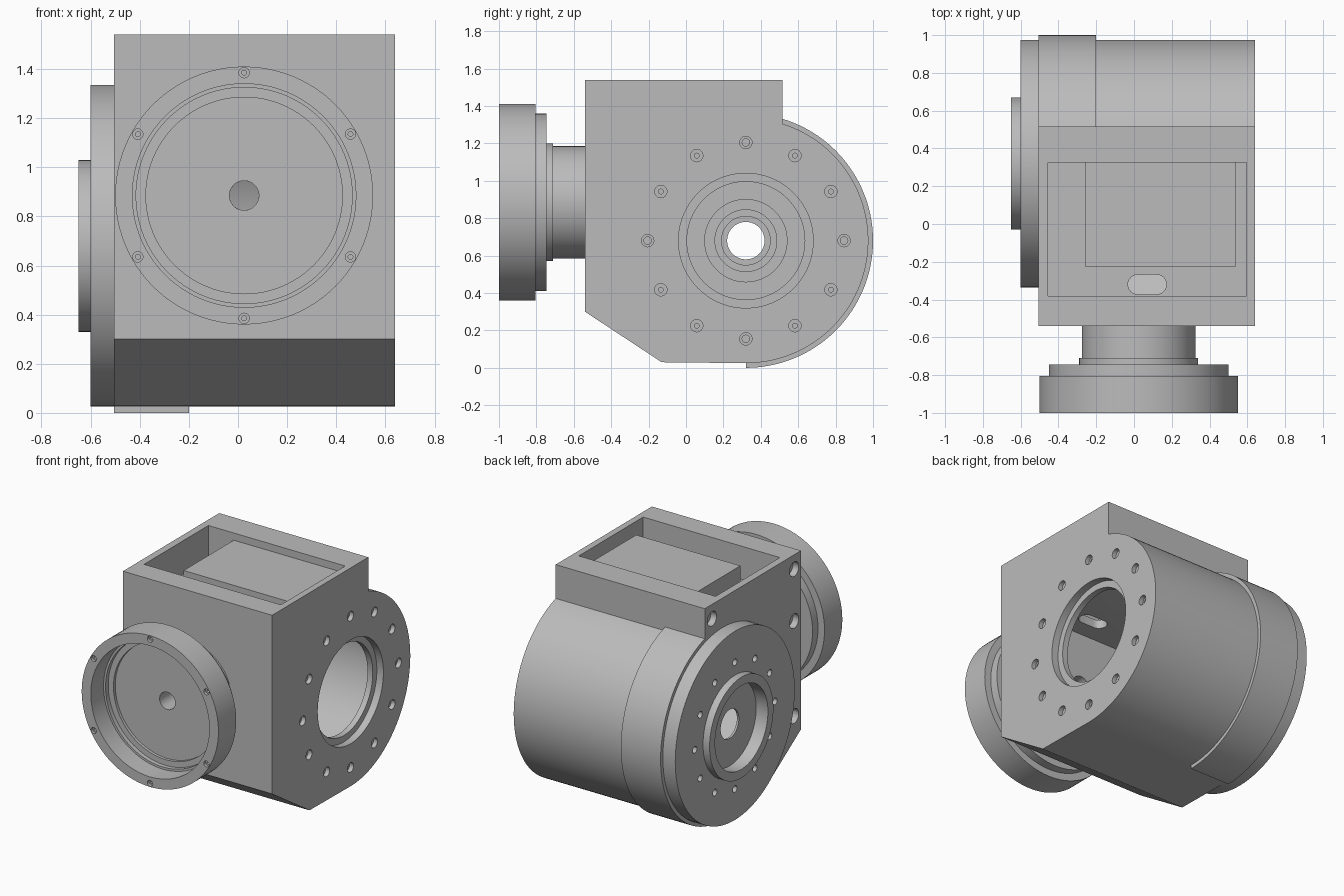
import bpy, bmesh, math
from math import cos, sin, pi, radians

cube = bpy.data.objects.get("Cube")
if cube:
    bpy.data.objects.remove(cube, do_unlink=True)

grey = bpy.data.materials.new("machined grey")
grey.use_nodes = True
COLOUR = (0.5, 0.5, 0.5, 1)
grey.diffuse_color = COLOUR
grey.node_tree.nodes["Principled BSDF"].inputs["Base Color"].default_value = COLOUR

MAIN = (0.32, 0.68)      # main bore centre in y, z
NECK = (0.025, 0.885)    # front neck centre in x, z


def finish(name, bm):
    bmesh.ops.remove_doubles(bm, verts=bm.verts, dist=1e-5)
    bmesh.ops.recalc_face_normals(bm, faces=bm.faces)
    mesh = bpy.data.meshes.new(name)
    bm.to_mesh(mesh)
    bm.free()
    mesh.materials.append(grey)
    obj = bpy.data.objects.new(name, mesh)
    bpy.context.collection.objects.link(obj)
    return obj


def place(axis, u, v, t):
    return {"x": (t, u, v), "y": (u, t, v), "z": (u, v, t)}[axis]


def arc(centre, r, start, end, n):
    angles = [radians(start + (end - start) * i / n) for i in range(n + 1)]
    return [(centre[0] + r * cos(a), centre[1] + r * sin(a)) for a in angles]


def prism(name, points, axis, a, b):
    """Extrude a flat outline along an axis."""
    bm = bmesh.new()
    ends = [[bm.verts.new(place(axis, u, v, t)) for u, v in points] for t in (a, b)]
    n = len(points)
    for ring in ends:
        bm.faces.new(ring)
    for i in range(n):
        j = (i + 1) % n
        bm.faces.new((ends[0][i], ends[0][j], ends[1][j], ends[1][i]))
    return finish(name, bm)


def box(name, x, y, z):
    outline = [(x[0], y[0]), (x[1], y[0]), (x[1], y[1]), (x[0], y[1])]
    return prism(name, outline, "z", *z)


def lathe(name, profile, axis, centre, n=96):
    """Revolve a closed (radius, position) profile about an axis."""
    bm = bmesh.new()
    rings = []
    for i in range(n):
        a = 2 * pi * i / n
        rings.append([bm.verts.new(place(axis, centre[0] + r * cos(a),
                                         centre[1] + r * sin(a), t))
                      for r, t in profile])
    m = len(profile)
    for i in range(n):
        p, q = rings[i], rings[(i + 1) % n]
        for k in range(m):
            l = (k + 1) % m
            if profile[k][0] or profile[l][0]:
                bm.faces.new((p[k], p[l], q[l], q[k]))
    bmesh.ops.dissolve_degenerate(bm, dist=1e-6, edges=bm.edges)
    return finish(name, bm)


def rod(r, axis, centre, a, b, n=32):
    return prism("cutter", arc(centre, r, 0, 360 * (n - 1) / n, n - 1), axis, a, b)


def cut(target, cutter):
    mod = target.modifiers.new("cut", "BOOLEAN")
    mod.operation = "DIFFERENCE"
    mod.solver = "EXACT"
    mod.object = cutter
    bpy.ops.object.select_all(action="DESELECT")
    bpy.context.view_layer.objects.active = target
    target.select_set(True)
    bpy.ops.object.modifier_apply(modifier=mod.name)
    bpy.data.objects.remove(cutter, do_unlink=True)


def bolt_circle(centre, r, count, offset=0):
    return [(centre[0] + r * cos(radians(offset + 360 * i / count)),
             centre[1] + r * sin(radians(offset + 360 * i / count)))
            for i in range(count)]


# Housing: square front with a sloped lower edge and a round back
top_angle = math.degrees(math.acos(0.195 / 0.655))
outline = [(-0.54, 0.3), (-0.54, 1.54), (0.515, 1.54)]
outline += arc(MAIN, 0.655, top_angle, -90, 64) + [(-0.13, 0.03)]
housing = prism("housing", outline, "x", -0.505, 0.64)

# Hollow interior and stepped side bore
cut(housing, rod(0.58, "x", MAIN, -0.55, 0.55, 96))
inner = [(-0.49, 0.35), (-0.49, 1.25), (0.3, 1.25), (0.3, 0.12), (-0.1, 0.12)]
cut(housing, prism("cutter", inner, "x", -0.44, 0.53))
cut(housing, lathe("cutter", [(0, 0.45), (0.315, 0.45), (0.315, 0.59), (0.36, 0.59),
                              (0.36, 0.7), (0, 0.7)], "x", MAIN))

# Counterbored bolt holes around the side bore
for i, c in enumerate(bolt_circle(MAIN, 0.525, 12)):
    cut(housing, rod(0.033, "x", c, 0.61, 0.7, 24))
    cut(housing, rod(0.02 if i % 3 == 0 else 0.013, "x", c, 0.57, 0.7, 16))

# Mounting holes near the corners of the other side
for c in [(-0.465, 1.44), (-0.465, 1.08), (-0.465, 0.42), (0.435, 1.44)]:
    cut(housing, rod(0.05, "x", c, -0.6, -0.46, 24))

# Top pocket, cable slot and front shaft hole
cut(housing, box("cutter", (-0.455, 0.595), (-0.38, 0.325), (1.31, 1.6)))
slot = arc((0.12, -0.32), 0.052, -90, 90, 12) + arc((0.02, -0.32), 0.052, 90, 270, 12)
cut(housing, prism("cutter", slot, "z", 1.2, 1.4))
cut(housing, rod(0.06, "y", NECK, -0.6, -0.45))

# Raised block inside the pocket
block = box("pocket_block", (-0.26, 0.54), (-0.225, 0.325), (1.3, 1.49))

# Thicker band around the round back
band_top = math.degrees(math.acos(0.195 / 0.68))
band = prism("rear_band", arc(MAIN, 0.68, band_top, -90, 64)
             + arc(MAIN, 0.64, -90, band_top, 64), "x", -0.505, -0.2)

# Round side cover with a raised ring and stepped hub
cover = lathe("side_cover", [
    (0.1, -0.56), (0.29, -0.56), (0.29, -0.65), (0.35, -0.65), (0.35, -0.6),
    (0.655, -0.6), (0.655, -0.5), (0.22, -0.5), (0.22, -0.515),
    (0.165, -0.515), (0.165, -0.53), (0.13, -0.53), (0.13, -0.545), (0.1, -0.545)],
    "x", MAIN)
for c in bolt_circle(MAIN, 0.44, 12):
    cut(cover, rod(0.023, "x", c, -0.7, -0.55, 16))

# Front neck and cupped flange
flange = lathe("front_flange", [
    (0.06, -0.81), (0.4, -0.81), (0.4, -0.83), (0.44, -0.83), (0.44, -0.86),
    (0.455, -0.86), (0.455, -1), (0.525, -1), (0.525, -0.805), (0.475, -0.805),
    (0.475, -0.745), (0.315, -0.745), (0.315, -0.71), (0.3, -0.71),
    (0.3, -0.53), (0.06, -0.53)], "y", NECK)
for c in bolt_circle(NECK, 0.5, 6, 30):
    cut(flange, rod(0.021, "y", c, -1.1, -0.98, 20))
    cut(flange, rod(0.01, "y", c, -1.1, -0.94, 12))

# Smooth round walls, sharp machined edges
for obj in (housing, block, band, cover, flange):
    bpy.ops.object.select_all(action="DESELECT")
    bpy.context.view_layer.objects.active = obj
    obj.select_set(True)
    bpy.ops.object.shade_smooth_by_angle(angle=radians(25))
